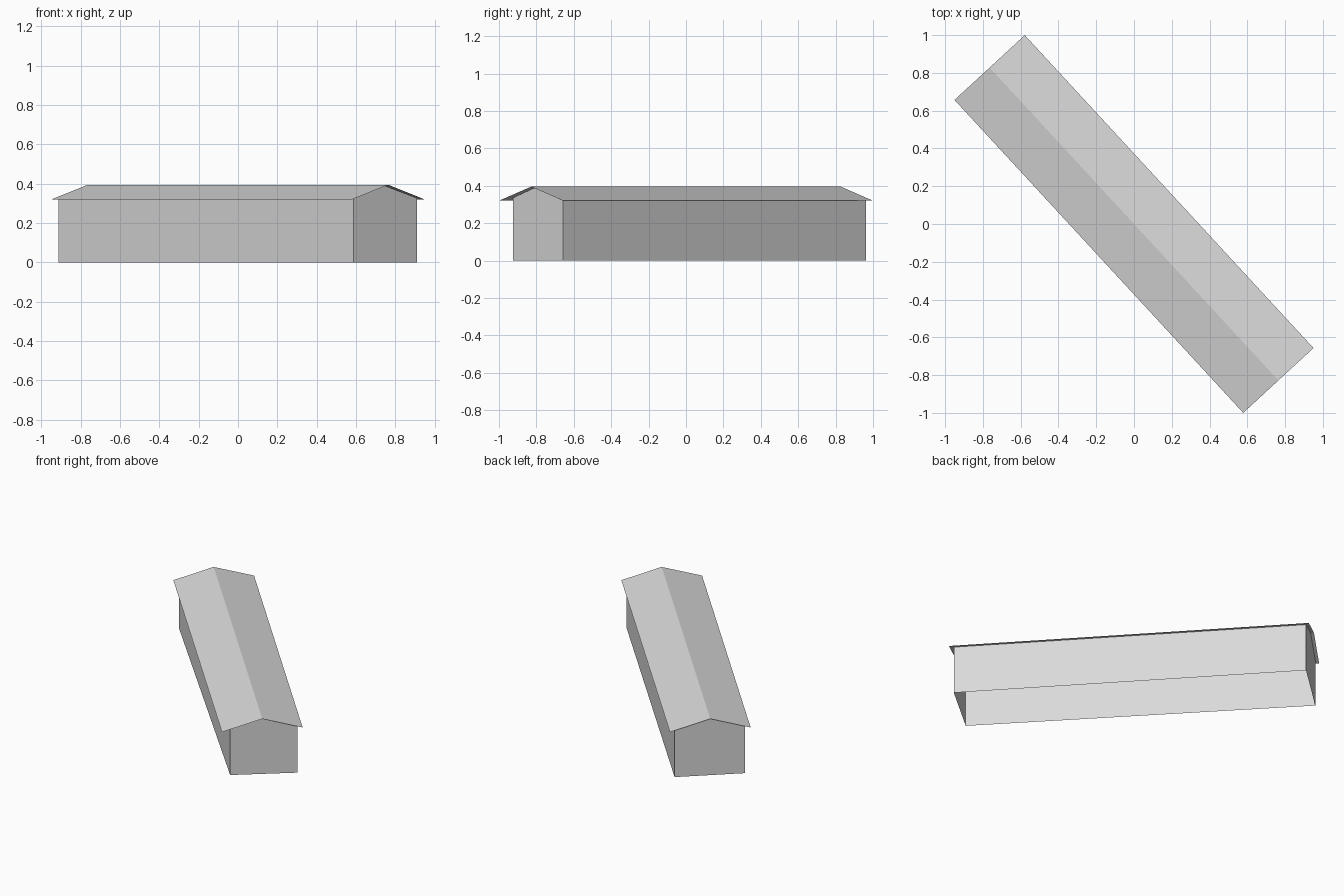
import bpy
import bmesh
import math
from mathutils import Matrix, Vector

cube = bpy.data.objects.get("Cube")
if cube:
    bpy.data.objects.remove(cube, do_unlink=True)

EAVE, RIDGE = 0.32, 0.395
HALF_LENGTH, HALF_WIDTH = 1.127, 0.253
TURN = Matrix.Rotation(math.radians(-47.3), 4, 'Z')

grey = bpy.data.materials.new("light_grey")
grey.use_nodes = True
colour = (0.7, 0.7, 0.7, 1)
grey.diffuse_color = colour
grey.node_tree.nodes["Principled BSDF"].inputs["Base Color"].default_value = colour


def roof_height(across):
    return RIDGE - (RIDGE - EAVE) * abs(across) / HALF_WIDTH


def make_part(name, polygons):
    """Build a mesh from polygons given along, across and up the building."""
    bm = bmesh.new()
    for polygon in polygons:
        bm.faces.new([bm.verts.new(TURN @ Vector(p)) for p in polygon])
    bmesh.ops.remove_doubles(bm, verts=bm.verts, dist=0.0005)
    mesh = bpy.data.meshes.new(name)
    bm.to_mesh(mesh)
    bm.free()
    mesh.materials.append(grey)
    obj = bpy.data.objects.new(name, mesh)
    bpy.context.collection.objects.link(obj)
    return obj


# Walls: slightly skewed plan, open underneath, gables rising to the roof
plan = [(1.079, -0.195), (1.10, 0.223), (-1.106, 0.221), (-1.107, -0.221)]
walls = []
for i, (a, b) in enumerate(zip(plan, plan[1:] + plan[:1])):
    top_a = (*a, roof_height(a[1]) - 0.002)
    top_b = (*b, roof_height(b[1]) - 0.002)
    outline = [(*a, 0), (*b, 0), top_b]
    if i % 2 == 0:
        t = a[1] / (a[1] - b[1])
        outline.append((a[0] + t * (b[0] - a[0]), 0, RIDGE - 0.002))
    walls.append(outline + [top_a])
make_part("walls", walls)

# Roof: two thin sloping sheets meeting at the ridge
L, W = HALF_LENGTH, HALF_WIDTH
make_part("roof", [
    [(-L, -W, EAVE), (L, -W, EAVE), (L, 0, RIDGE), (-L, 0, RIDGE)],
    [(-L, 0, RIDGE), (L, 0, RIDGE), (L, W, EAVE), (-L, W, EAVE)],
])
